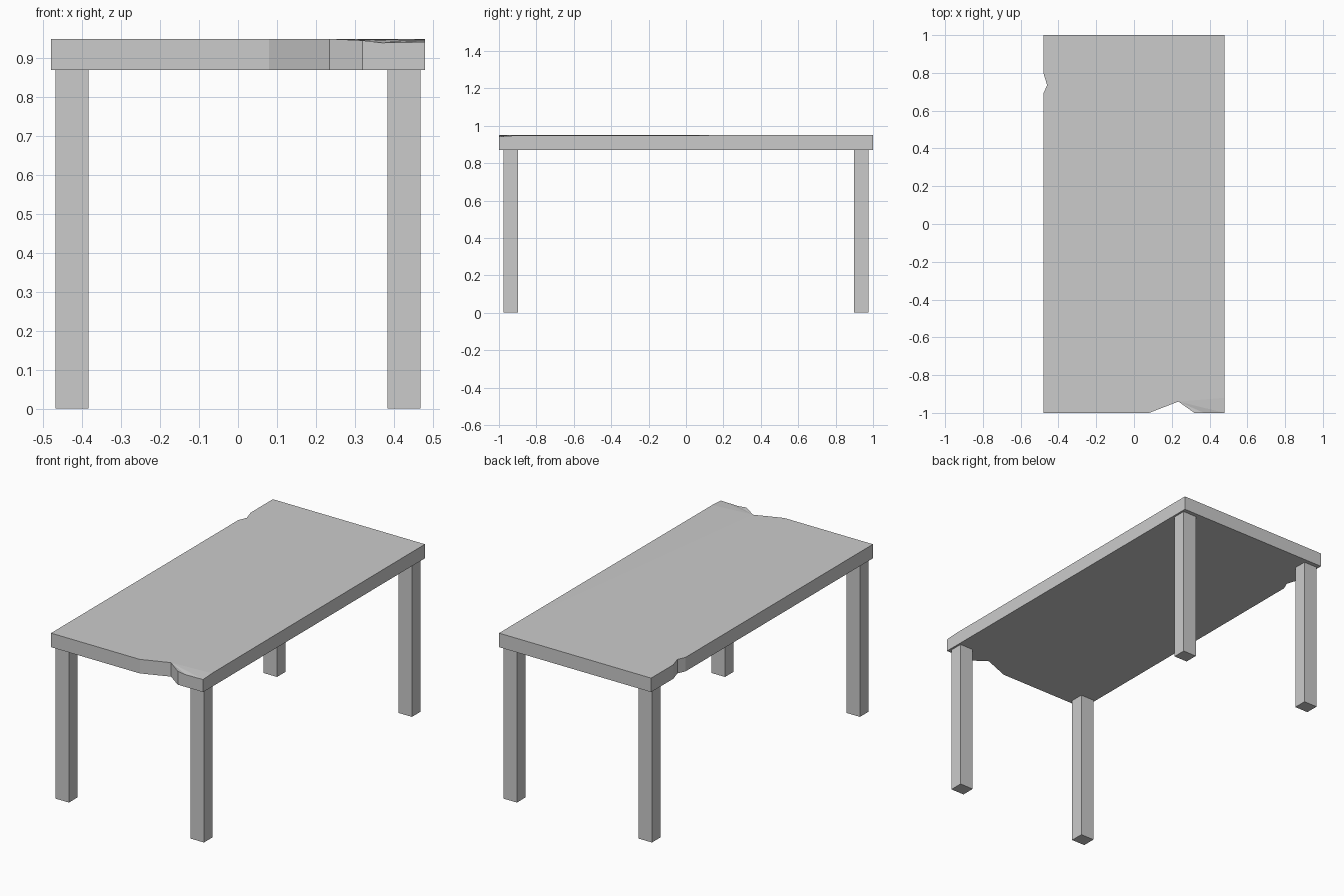
import bpy, bmesh

if "Cube" in bpy.data.objects:
    bpy.data.objects.remove(bpy.data.objects["Cube"])

TOP, UNDER = 0.95, 0.87


def make_object(name, bm):
    bmesh.ops.recalc_face_normals(bm, faces=bm.faces)
    mesh = bpy.data.meshes.new(name)
    bm.to_mesh(mesh)
    bm.free()
    obj = bpy.data.objects.new(name, mesh)
    bpy.context.collection.objects.link(obj)
    return obj


# Tabletop outline (x, y, top height): chipped front and left edges, worn front right corner
outline = [
    (0.235, -0.94, TOP), (0.32, -1, 0.946), (0.37, -1, 0.940), (0.48, -1, 0.942),
    (0.48, -0.92, 0.947), (0.48, 0.12, 0.949), (0.48, 0.85, TOP),
    (0.48, 1, TOP), (-0.48, 1, TOP),
    (-0.48, 0.80, TOP), (-0.46, 0.735, TOP), (-0.48, 0.69, TOP),
    (-0.48, -1, TOP), (0.08, -1, TOP),
]
bm = bmesh.new()
upper = [bm.verts.new(p) for p in outline]
lower = [bm.verts.new((x, y, UNDER)) for x, y, _ in outline]
n = len(outline)
for i in range(n):
    j = (i + 1) % n
    bm.faces.new((lower[i], lower[j], upper[j], upper[i]))
bottom = bm.faces.new(lower[::-1])
# Worn strip as a fan, the rest of the surface flat
for i in range(1, 6):
    bm.faces.new((upper[0], upper[i], upper[i + 1]))
flat = bm.faces.new([upper[0]] + upper[6:])
bmesh.ops.triangulate(bm, faces=[bottom, flat])
make_object("tabletop", bm)

# Four square legs
for side, sx in (("left", -1), ("right", 1)):
    for end, sy in (("front", -1), ("back", 1)):
        bm = bmesh.new()
        bmesh.ops.create_cube(bm, size=1)
        bmesh.ops.scale(bm, vec=(0.085, 0.077, UNDER), verts=bm.verts)
        bmesh.ops.translate(bm, vec=(sx * 0.426, sy * 0.938, UNDER / 2), verts=bm.verts)
        make_object(f"{end}_{side}_leg", bm)
